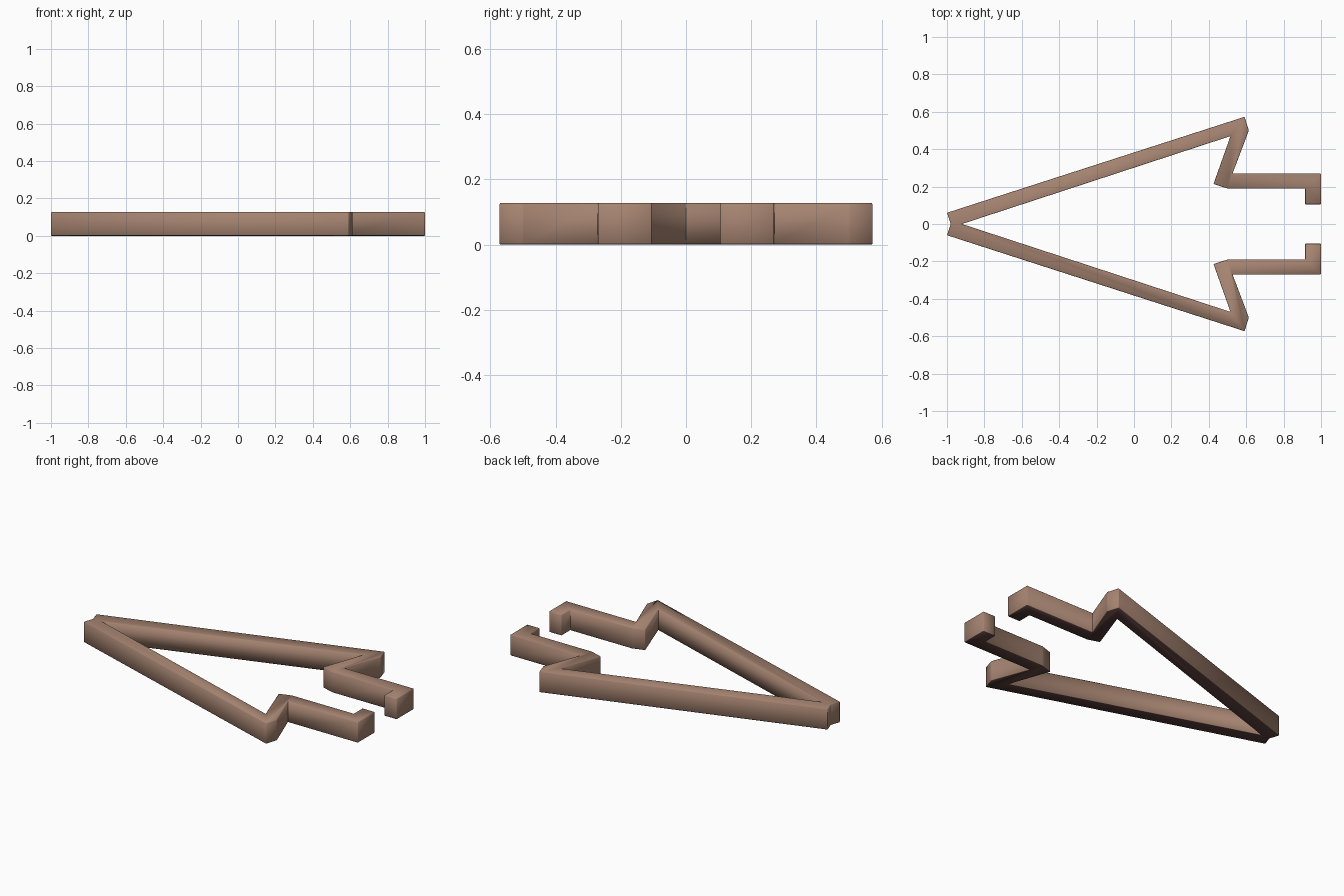
import bpy, bmesh

if "Cube" in bpy.data.objects:
    bpy.data.objects.remove(bpy.data.objects["Cube"])

HEIGHT = 0.127

# Upper half of the outline, from the inner point of the V round to the outer tip
half = [(-0.92, 0), (0.516, 0.470), (0.425, 0.214), (0.50, 0.19),
        (0.915, 0.19), (0.915, 0.105), (1.0, 0.105), (1.0, 0.27),
        (0.527, 0.27), (0.614, 0.50), (0.591, 0.573), (-1.0, 0.06), (-0.98, 0)]
# Mirror it across y = 0; the two centre points are shared
outline = half + [(x, -y) for x, y in reversed(half[1:-1])]

# Extrude the outline upwards
bm = bmesh.new()
base = bm.faces.new([bm.verts.new((x, y, 0)) for x, y in outline])
top = bmesh.ops.extrude_face_region(bm, geom=[base], use_keep_orig=True)
bmesh.ops.translate(bm, vec=(0, 0, HEIGHT),
                    verts=[g for g in top["geom"] if isinstance(g, bmesh.types.BMVert)])
bmesh.ops.recalc_face_normals(bm, faces=bm.faces)
# Soften the edges
bmesh.ops.bevel(bm, geom=bm.edges[:], offset=0.003, segments=1, affect="EDGES")
# Dark underside, brown everywhere else
for f in bm.faces:
    f.smooth = True
    f.material_index = 1 if f.normal.z < -0.5 else 0
mesh = bpy.data.meshes.new("clip_frame")
bm.to_mesh(mesh)
bm.free()

clip = bpy.data.objects.new("clip_frame", mesh)
bpy.context.collection.objects.link(clip)

for name, colour in (("warm brown", (0.38, 0.23, 0.165, 1)),
                     ("dark brown", (0.09, 0.045, 0.04, 1))):
    mat = bpy.data.materials.new(name)
    mat.diffuse_color = colour
    mat.use_nodes = True
    mat.node_tree.nodes["Principled BSDF"].inputs["Base Color"].default_value = mat.diffuse_color
    mesh.materials.append(mat)
